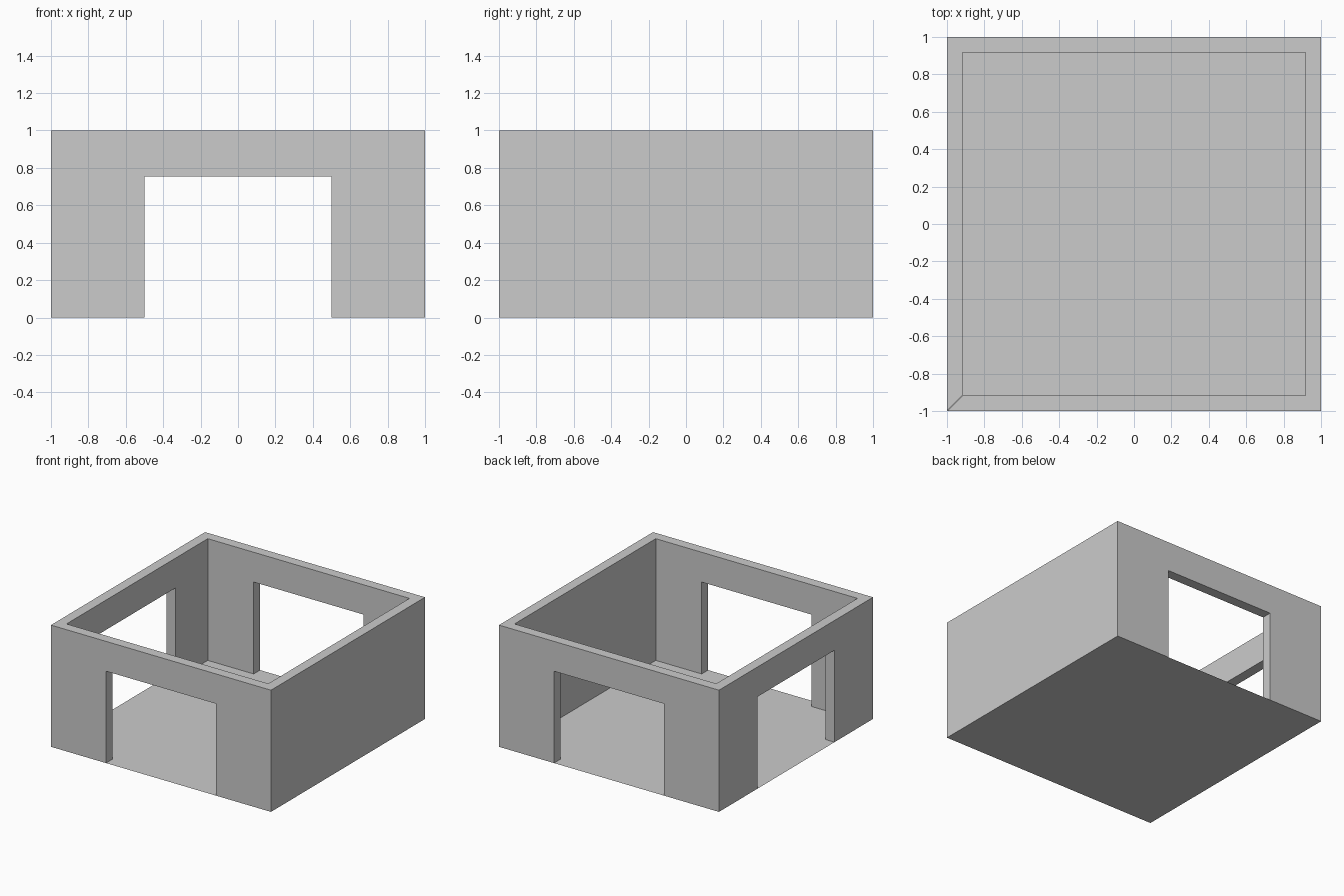
import bpy, bmesh
from math import radians
from mathutils import Matrix

if "Cube" in bpy.data.objects:
    bpy.data.objects.remove(bpy.data.objects["Cube"])

HALF, INNER, HEIGHT = 1.0, 0.917, 1.0
DOOR_HALF, DOOR_TOP = 0.5, 0.755


def finish(name, bm):
    mesh = bpy.data.meshes.new(name)
    bm.to_mesh(mesh)
    bm.free()
    obj = bpy.data.objects.new(name, mesh)
    bpy.context.collection.objects.link(obj)
    return obj


def profile(w, doorway):
    door = [(-DOOR_HALF, 0), (-DOOR_HALF, DOOR_TOP),
            (DOOR_HALF, DOOR_TOP), (DOOR_HALF, 0)] if doorway else []
    return [(-w, 0)] + door + [(w, 0), (w, HEIGHT), (-w, HEIGHT)]


def wall(name, angle, doorway):
    # Wall with mitred ends, built facing -y and then turned into place
    bm = bmesh.new()
    outer = [bm.verts.new((x, -HALF, z)) for x, z in profile(HALF, doorway)]
    inner = [bm.verts.new((x, -INNER, z)) for x, z in profile(INNER, doorway)]
    bm.faces.new(outer)
    bm.faces.new(inner[::-1])
    # Top rim, plus the doorway jambs and lintel
    n = len(outer)
    for i in [n - 2] + ([1, 2, 3] if doorway else []):
        bm.faces.new((outer[i + 1], outer[i], inner[i], inner[i + 1]))
    bm.transform(Matrix.Rotation(radians(angle), 4, 'Z'))
    return finish(name, bm)


# Three walls with doorways and one solid wall
wall("front_wall", 0, True)
wall("right_wall", 90, False)
wall("back_wall", 180, True)
wall("left_wall", -90, True)

# Thin floor sheet closing the underside
bm = bmesh.new()
bm.faces.new([bm.verts.new((x * HALF, y * HALF, 0))
              for x, y in ((-1, -1), (-1, 1), (1, 1), (1, -1))])
finish("floor", bm)
